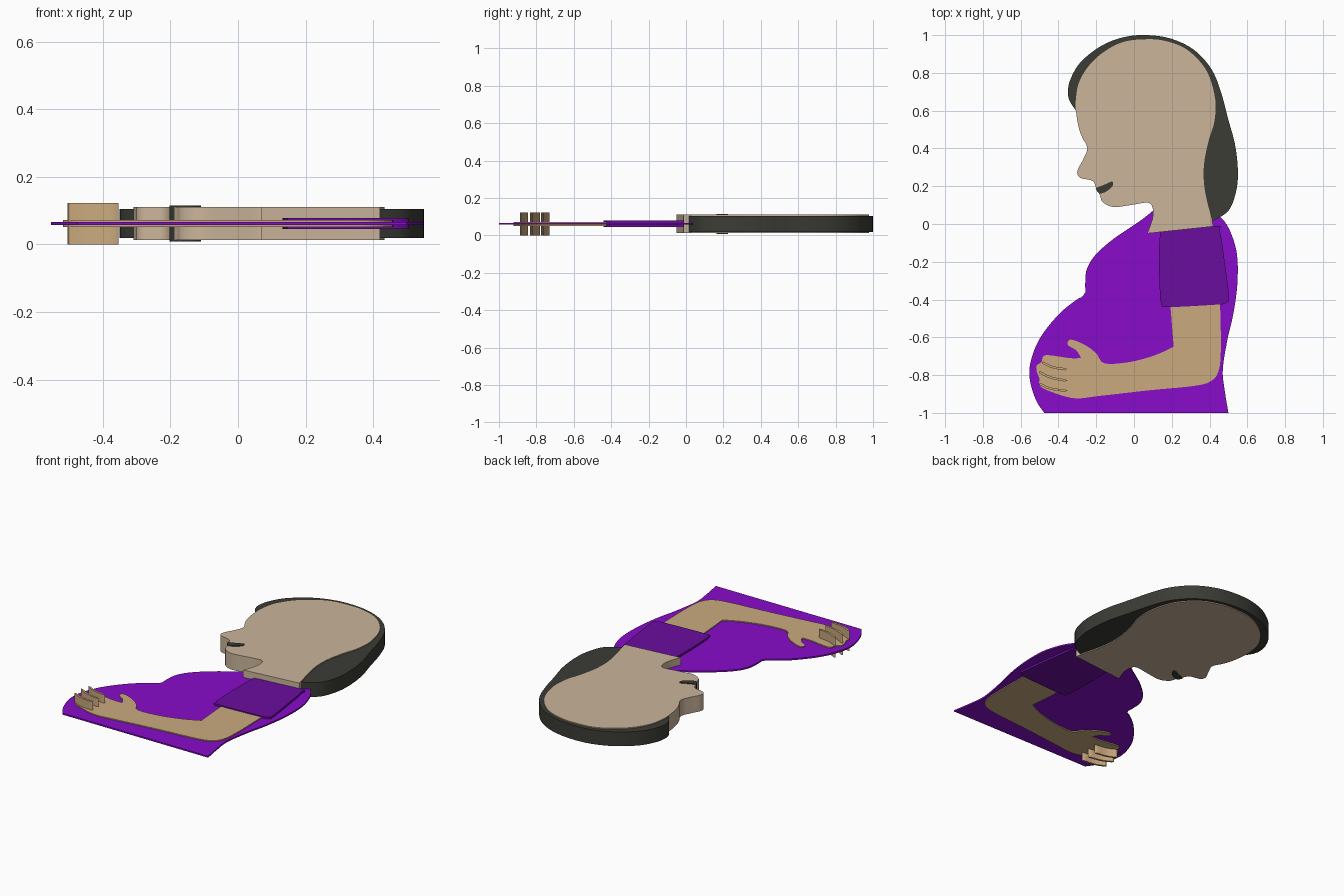
import bpy
import bmesh
from mathutils import Vector

MID_HEIGHT = 0.0615


def make_material(name, red, green, blue):
    """Flat colour given as display values, stored as linear ones."""
    linear = [((c / 255 + 0.055) / 1.055) ** 2.4 if c > 10 else c / 255 / 12.92
              for c in (red, green, blue)]
    material = bpy.data.materials.new(name)
    material.use_nodes = True
    material.diffuse_color = (*linear, 1)
    shader = material.node_tree.nodes["Principled BSDF"]
    shader.inputs["Base Color"].default_value = (*linear, 1)
    return material


def smooth_stroke(points, steps=5):
    """Smooth curve through the points, which are in hundredths of a unit."""
    pts = [Vector(p) / 100 for p in points]
    padded = [pts[0]] + pts + [pts[-1]]
    result = []
    for a, b, c, d in zip(padded, padded[1:], padded[2:], padded[3:]):
        for step in range(steps):
            t = step / steps
            tangent_in, tangent_out = (c - a) / 2, (d - b) / 2
            result.append(b * (2 * t**3 - 3 * t**2 + 1) + tangent_in * (t**3 - 2 * t**2 + t)
                          + c * (3 * t**2 - 2 * t**3) + tangent_out * (t**3 - t**2))
    result.append(pts[-1])
    return result


def make_slab(name, material, half_depth, outline):
    """Extrude a closed outline evenly about the middle height."""
    bm = bmesh.new()
    verts = [bm.verts.new((p.x, p.y, MID_HEIGHT - half_depth)) for p in outline]
    bmesh.ops.remove_doubles(bm, verts=verts, dist=0.0005)
    face = bm.faces.new([v for v in verts if v.is_valid])
    extruded = bmesh.ops.extrude_face_region(bm, geom=[face], use_keep_orig=True)
    top = [g for g in extruded["geom"] if isinstance(g, bmesh.types.BMVert)]
    bmesh.ops.translate(bm, verts=top, vec=(0, 0, 2 * half_depth))
    bmesh.ops.recalc_face_normals(bm, faces=bm.faces)
    mesh = bpy.data.meshes.new(name)
    bm.to_mesh(mesh)
    bm.free()
    mesh.materials.append(material)
    slab = bpy.data.objects.new(name, mesh)
    bpy.context.collection.objects.link(slab)
    bpy.ops.object.select_all(action="DESELECT")
    slab.select_set(True)
    bpy.context.view_layer.objects.active = slab
    bpy.ops.object.shade_smooth_by_angle()
    return slab


def from_strokes(*strokes):
    """Join smooth strokes with sharp corners between them."""
    return [p for stroke in strokes for p in smooth_stroke(stroke)]


def ribbon(points, half_width):
    """Outline of a thin strip following a stroke, pointed at both ends."""
    line = smooth_stroke(points)
    left, right = [], []
    for before, here, after in zip(line, line[1:], line[2:]):
        direction = (after - before).normalized()
        side = Vector((-direction.y, direction.x)) * half_width
        left.append(here + side)
        right.append(here - side)
    return [line[0]] + left + [line[-1]] + right[::-1]


default_cube = bpy.data.objects.get("Cube")
if default_cube:
    bpy.data.objects.remove(default_cube, do_unlink=True)

face_skin = make_material("face skin", 203, 181, 155)
arm_skin = make_material("arm skin", 203, 170, 127)
dress_purple = make_material("dress purple", 136, 12, 203)
sleeve_purple = make_material("sleeve purple", 106, 13, 158)
dark_hair = make_material("dark hair", 59, 60, 53)

# Head in profile with the neck, closed by a straight edge at the neck base
make_slab("head", face_skin, 0.049, from_strokes(
    [(42, -1.3), (41, 3), (37.5, 18), (37, 31), (39.5, 44), (42.5, 54), (43, 66),
     (38.5, 81), (28.5, 92), (17, 96.8), (6, 97.8), (-7.5, 95.8), (-20.5, 87.5),
     (-28.5, 76.5), (-30.8, 66), (-30.5, 58), (-29, 50), (-27, 45)],
    [(-27, 45), (-24.7, 40), (-27, 34), (-30, 28), (-28.5, 24.5), (-22, 22.8),
     (-19.8, 18.5), (-18, 15), (-16.5, 11.5), (-11, 9), (-2, 10), (7, 11.3),
     (9.7, 9), (9.8, 3), (7, -5)]))

# Hair: outer sweep, then an inner edge hidden inside the head
make_slab("hair", dark_hair, 0.043, from_strokes(
    [(-30.7, 60), (-34, 65), (-35, 70), (-33.5, 77), (-28, 86), (-17, 94.5),
     (-5, 99), (7, 100), (20, 98), (32, 92), (41, 82), (46, 70), (50, 55),
     (53.5, 42), (55, 28), (54, 17), (50, 7), (41.5, 1.5)],
    [(40, 3), (36, 18), (35.5, 31), (38, 46), (30, 60), (0, 75), (-25, 65)]))

# Mouth
make_slab("mouth", dark_hair, 0.0535, from_strokes(
    [(-20.3, 19), (-16, 20.7), (-11.5, 22.5), (-11.5, 20), (-15, 17),
     (-18.5, 16.3), (-20.3, 19)]))

# Dress body with a rounded belly and a straight lower edge
make_slab("dress_body", dress_purple, 0.0045, from_strokes(
    [(10, 7), (3, 1.5), (-11, -8), (-20.5, -16.5), (-25, -24), (-25.8, -31), (-25.7, -36)],
    [(-25.7, -36), (-27.5, -38.5), (-31, -40.5), (-40, -48), (-49.5, -60),
     (-54.5, -72), (-55.2, -82), (-52, -93), (-47.5, -100)],
    [(50, -100), (48, -88), (47, -77), (49.5, -61), (52.5, -48), (54.7, -32),
     (54.5, -16), (51, -4), (46.5, 3), (42, 6)]))

# Sleeve with rounded corners
make_slab("sleeve", sleeve_purple, 0.0165, from_strokes(
    [(15, -4), (43, -1), (45.5, -4), (48, -20), (50.3, -38), (49.8, -41), (47, -42.5)],
    [(47, -42.5), (18, -44), (14.5, -42), (13.7, -36), (13.2, -20), (13.7, -6), (15, -4)]))

# Bent arm: outer edge, knuckles and thumb, then inner forearm
make_slab("arm", arm_skin, 0.0105, from_strokes(
    [(45.5, -40), (46, -64), (45, -77), (41, -83), (32, -85.7), (8.5, -88),
     (-18, -91), (-31, -92.3), (-42, -89.5), (-49.5, -86), (-50, -82)],
    [(-50, -82), (-51.5, -78), (-51.5, -75), (-49, -73), (-48, -70), (-44.5, -69.5),
     (-34, -71), (-28, -71)],
    [(-28, -71), (-30.5, -67), (-35, -64), (-33.5, -61.2), (-26, -64), (-20, -68.5),
     (-15.5, -73.8), (-2, -73), (11, -69.5), (21, -65)],
    [(21, -65), (19, -40)]))

# Finger dividers standing through the hand
finger_lines = {
    "upper": [(-49, -73), (-43, -75.8), (-35.3, -77)],
    "middle": [(-50.5, -78), (-44, -81.3), (-35.3, -83)],
    "lower": [(-50.3, -84.5), (-44, -87.2), (-35.3, -88.3)],
}
for label, points in finger_lines.items():
    make_slab(label + "_finger_line", arm_skin, MID_HEIGHT, ribbon(points, 0.006))
